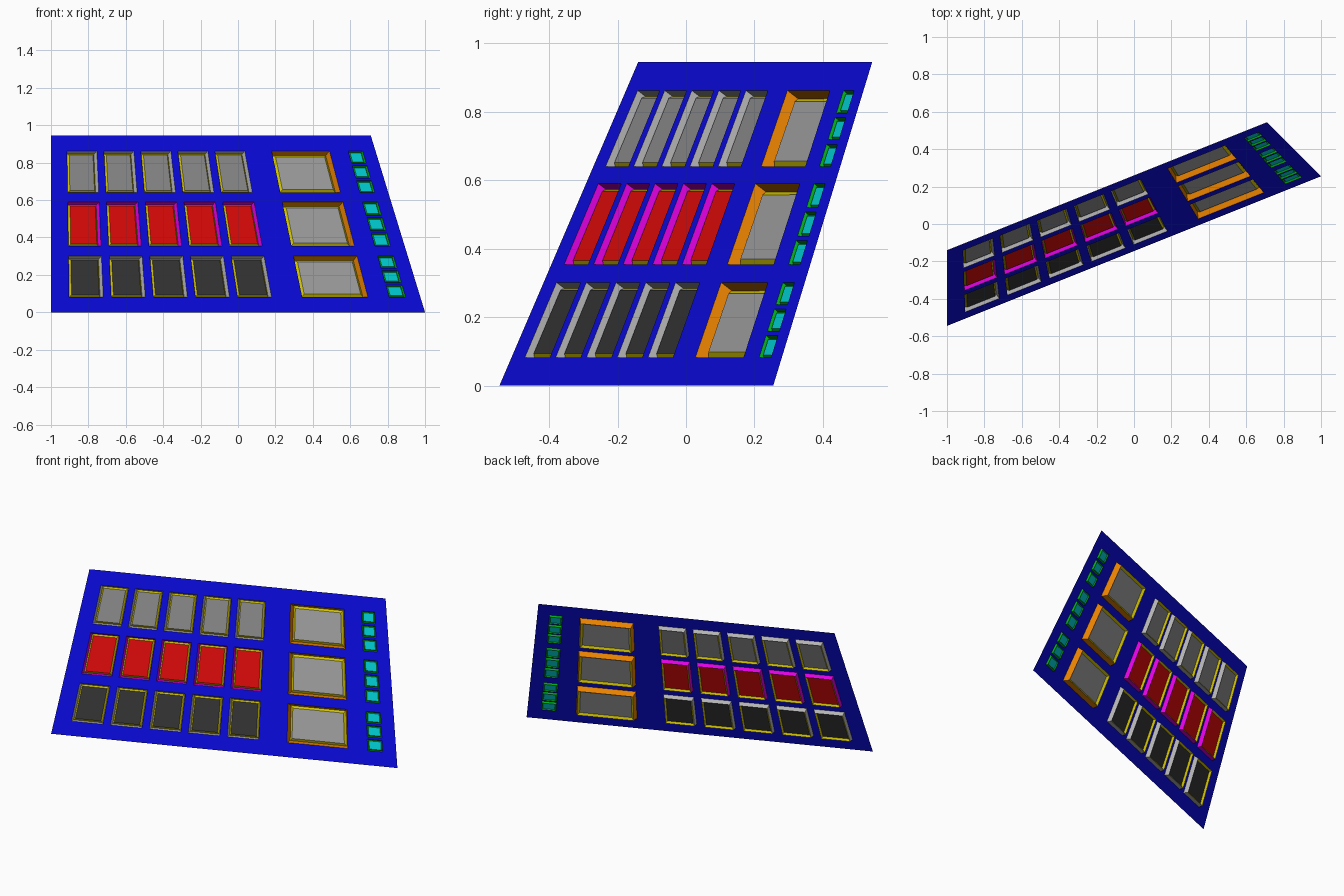
import bpy
from mathutils import Vector

if "Cube" in bpy.data.objects:
    bpy.data.objects.remove(bpy.data.objects["Cube"])

# Leaning trapezoid sheet: u runs 0..1 across the width, z is the height
H = 0.945
N = Vector((0.756, -1.89, 0.81)).normalized()   # front normal


def point(u, z):
    x = -1 + u * (2 - 0.29 * z / H)
    return Vector((x, 0.4 * x - 0.145 + 0.4286 * z, z))


def material(name, rgb):
    m = bpy.data.materials.new(name)
    m.diffuse_color = (*rgb, 1)
    m.use_nodes = True
    m.node_tree.nodes["Principled BSDF"].inputs["Base Color"].default_value = m.diffuse_color
    return m


BLUE = material("blue", (0.003, 0.003, 0.75))
YELLOW = material("yellow", (0.65, 0.55, 0.0))
SILVER = material("silver", (0.45, 0.45, 0.45))
GREY = material("grey", (0.26, 0.26, 0.26))
LIGHT = material("light_grey", (0.36, 0.36, 0.36))
RED = material("red", (0.75, 0.003, 0.003))
MAGENTA = material("magenta", (0.75, 0.0, 0.75))
DARK = material("dark", (0.035, 0.035, 0.035))
ORANGE = material("orange", (0.8, 0.22, 0.0))
CYAN = material("cyan", (0.0, 0.65, 0.68))
GREEN = material("green", (0.0, 0.42, 0.01))


def make(name, verts, faces, mats, idx=None):
    me = bpy.data.meshes.new(name)
    me.from_pydata(verts, [], faces)
    for m in mats:
        me.materials.append(m)
    for p, i in zip(me.polygons, idx or [0] * len(faces)):
        p.material_index = i
    ob = bpy.data.objects.new(name, me)
    bpy.context.collection.objects.link(ob)
    return ob


def loop(corners, inset, depth):
    """Corners moved inwards by inset and backwards by depth."""
    out = []
    for i, p in enumerate(corners):
        a = (corners[(i + 1) % 4] - p).normalized()
        b = (corners[i - 1] - p).normalized()
        out.append(p + inset * (a + b) - depth * N)
    return out


holes = []


def window(name, u0, u1, z0, z1, steps, mats):
    """Sunken frame: outer wall, inner lip, then the pane."""
    holes.append((u0, u1, z0, z1))
    c = [point(u0, z0), point(u1, z0), point(u1, z1), point(u0, z1)]
    verts = list(c)
    for inset, depth in steps:
        verts += loop(c, inset, depth)
    faces, idx = [], []
    for r in range(len(steps)):
        for i in range(4):
            j = (i + 1) % 4
            faces.append((4 * r + i, 4 * r + j, 4 * r + 4 + j, 4 * r + 4 + i))
            idx.append(r)
    k = 4 * len(steps)
    faces.append((k, k + 1, k + 2, k + 3))
    idx.append(len(steps))
    make(name, verts, faces, mats, idx)


rows = [("lower", 0.082, 0.301, SILVER, DARK),
        ("middle", 0.354, 0.590, MAGENTA, RED),
        ("upper", 0.640, 0.862, SILVER, GREY)]
for row, z0, z1, frame, pane in rows:
    # five small windows
    for i in range(5):
        u = 0.0495 + 0.1139 * i
        window(f"{row}_small_window_{i + 1}", u, u + 0.092, z0, z1,
               [(0.008, 0.026), (0.018, 0.014)], [frame, YELLOW, pane])
    # one large window
    window(f"{row}_large_window", 0.680, 0.858, z0, z1,
           [(0.012, 0.035), (0.026, 0.023)], [ORANGE, YELLOW, LIGHT])
    # stack of three little windows
    gap = 0.0135
    h = (z1 - z0 - 2 * gap) / 3
    for i in range(3):
        z = z0 + i * (h + gap)
        window(f"{row}_slot_{i + 1}", 0.916, 0.960, z, z + h,
               [(0.005, 0.012), (0.010, 0.006)], [GREEN, GREEN, CYAN])

# Wall sheet: grid on every window edge, leaving out the cells inside windows
us = sorted({0.0, 1.0} | {round(v, 6) for w in holes for v in w[:2]})
zs = sorted({0.0, H} | {round(v, 6) for w in holes for v in w[2:]})
verts = [point(u, z) for z in zs for u in us]
faces = []
n = len(us)
for j in range(len(zs) - 1):
    for i in range(n - 1):
        cu, cz = (us[i] + us[i + 1]) / 2, (zs[j] + zs[j + 1]) / 2
        if not any(a < cu < b and c < cz < d for a, b, c, d in holes):
            k = j * n + i
            faces.append((k, k + 1, k + n + 1, k + n))
make("wall_panel", verts, faces, [BLUE])
